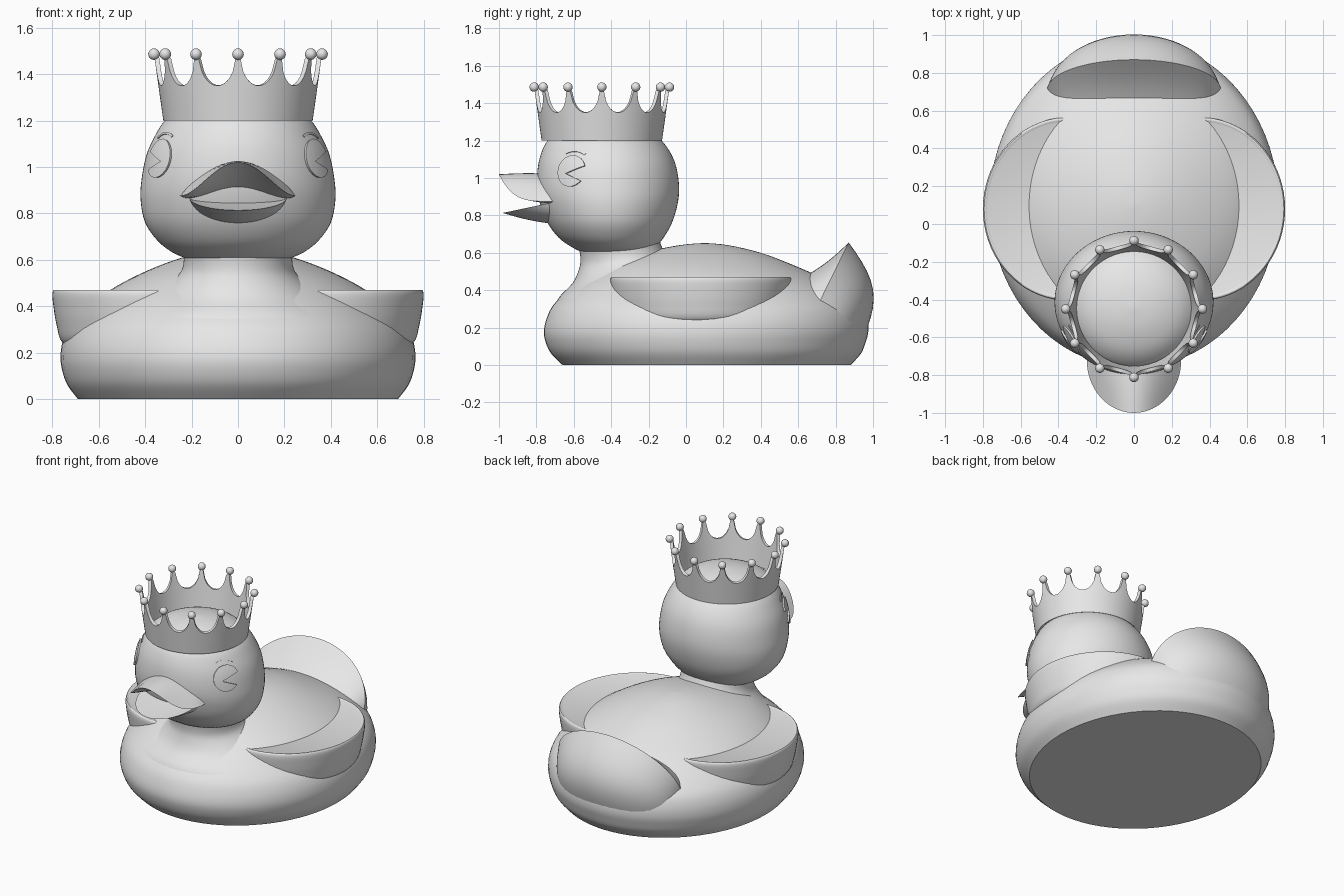
import bpy
import bmesh
from math import sin, cos, pi, radians, sqrt
from mathutils import Vector
from mathutils.bvhtree import BVHTree

cube = bpy.data.objects.get("Cube")
if cube:
    bpy.data.objects.remove(cube)

GREY = (0.8, 0.8, 0.8, 1)
mat = bpy.data.materials.new("light grey")
mat.use_nodes = True
mat.diffuse_color = GREY
mat.node_tree.nodes["Principled BSDF"].inputs["Base Color"].default_value = GREY


def finish(name, bm, angle=35, thickness=0, closed=True):
    """Turn a bmesh into a smooth-shaded object, optionally solidified."""
    if closed:
        bmesh.ops.recalc_face_normals(bm, faces=bm.faces)
    mesh = bpy.data.meshes.new(name)
    bm.to_mesh(mesh)
    bm.free()
    obj = bpy.data.objects.new(name, mesh)
    bpy.context.collection.objects.link(obj)
    mesh.materials.append(mat)
    bpy.ops.object.select_all(action="DESELECT")
    obj.select_set(True)
    bpy.context.view_layer.objects.active = obj
    if thickness:
        mod = obj.modifiers.new("thickness", "SOLIDIFY")
        mod.thickness = thickness
        mod.offset = -1
        bpy.ops.object.modifier_apply(modifier=mod.name)
    bpy.ops.object.shade_smooth_by_angle(angle=radians(angle))
    return obj


def grid(bm, rows, wrap=False):
    """Skin rows of points with quads."""
    vs = [[bm.verts.new(p) for p in row] for row in rows]
    n = len(rows[0])
    for a, b in zip(vs, vs[1:]):
        for i in range(n if wrap else n - 1):
            j = (i + 1) % n
            bm.faces.new((a[i], a[j], b[j], b[i]))
    return vs


def refine(keys, steps=4):
    """Smooth a list of key rings with a Catmull-Rom spline."""
    out = []
    for i in range(len(keys) - 1):
        quad = [Vector(keys[max(0, min(len(keys) - 1, i + d))]) for d in (-1, 0, 1, 2)]
        p, q, r, s = quad
        for k in range(steps):
            t = k / steps
            out.append(q + 0.5 * t * ((r - p) + t * ((2 * p - 5 * q + 4 * r - s)
                                                     + t * (3 * q - p - 3 * r + s))))
    return out + [Vector(keys[-1])]


def loft(name, keys, x=0, n=72):
    """Elliptical rings given as (z, half width, front y, back y)."""
    bm = bmesh.new()
    rows = []
    for z, hx, y0, y1 in refine(keys):
        ring = [2 * pi * i / n for i in range(n)]
        rows.append([(x + hx * cos(a), (y0 + y1) / 2 + (y1 - y0) / 2 * sin(a), z) for a in ring])
    vs = grid(bm, rows, wrap=True)
    bm.faces.new(vs[0])
    bm.faces.new(vs[-1])
    return finish(name, bm)


def shell(name, rim, upper, lower, bulge_up, bulge_low, n=32, m=10):
    """Two curved sheets that meet in a sharp rim; each sheet runs to a buried root."""
    bm = bmesh.new()
    rows = []
    for root, bulge, ks in ((upper, bulge_up, range(m, 0, -1)), (lower, bulge_low, range(m + 1))):
        for k in ks:
            t, row = k / m, []
            for i in range(n + 1):
                a = pi * i / n
                p = Vector(rim(cos(a), sin(a))).lerp(Vector(root(cos(a), sin(a))), t)
                row.append(p + Vector(bulge) * sin(pi * t) * sin(a))
            rows.append(row)
    grid(bm, rows)
    return finish(name, bm)


# Body, neck and head
loft("body", [
    (0, .69, -.66, .88), (.06, .735, -.72, .935), (.12, .757, -.75, .96),
    (.18, .765, -.76, .975), (.25, .755, -.745, .97), (.32, .72, -.71, .94),
    (.40, .64, -.63, .85), (.47, .55, -.53, .72), (.54, .42, -.41, .56),
    (.60, .27, -.23, .40), (.64, .12, -.04, .23), (.652, .01, .09, .11)])
loft("neck", [
    (.28, .62, -.71, .4), (.36, .53, -.68, .3), (.44, .38, -.605, .15),
    (.52, .27, -.57, 0), (.58, .235, -.565, -.1), (.66, .24, -.58, -.14)])
head = loft("head", [
    (.605, .22, -.56, -.19), (.63, .28, -.61, -.16), (.68, .345, -.68, -.12),
    (.76, .40, -.74, -.075), (.86, .42, -.78, -.045), (.95, .415, -.797, -.037),
    (1.05, .395, -.793, -.05), (1.13, .36, -.775, -.08), (1.2, .315, -.74, -.13),
    (1.26, .24, -.67, -.2), (1.3, .13, -.56, -.31), (1.315, .01, -.45, -.43)])

# Wings: flat on top with a rounded underside
WING = ((.2, .7), (.24, .9), (.32, .96), (.4, .99), (.45, 1), (.47, .985), (.466, .95))
for side, x in (("left", .35), ("right", -.35)):
    loft(side + "_wing", [(z, .45 * s, .08 - .485 * s, .08 + .485 * s) for z, s in WING], x)

# Tail: upturned scoop
shell("tail",
      lambda c, s: (.46 * c, .71 + .16 * s, .33 + .325 * s),
      lambda c, s: (.40 * c, .53, .30 + .12 * s),
      lambda c, s: (.44 * c, .69 + .26 * s, .15),
      (0, .02, -.01), (0, .09, 0))

# Open bill
shell("upper_bill",
      lambda c, s: (.25 * c, -.72 - .28 * s, .875 + .145 * s ** 4),
      lambda c, s: (.23 * c, -.64, .88 + .135 * s),
      lambda c, s: (.23 * c, -.64, .87),
      (0, 0, .008), (0, 0, -.02))
shell("lower_bill",
      lambda c, s: (.21 * c, -.72 - .26 * s, .868 - .055 * s),
      lambda c, s: (.20 * c, -.64, .872),
      lambda c, s: (.20 * c, -.64, .86 - .11 * s),
      (0, 0, -.005), (0, 0, -.012))

# Winking eyes and brows: thin patches laid on the head
tree = BVHTree.FromPolygons([v.co for v in head.data.vertices],
                            [p.vertices[:] for p in head.data.polygons])


def patch(name, sign, inner, outer, lift, n=28, m=4):
    """Sheet between two plane curves, dropped onto the side of the head."""
    normal = Vector((.83 * sign, -.55, .12)).normalized()
    back = Vector((.55 * sign, .83, 0)).normalized()
    up = Vector((0, 0, 1))
    centre = Vector((.335 * sign, -.61, 1.037))
    bm = bmesh.new()
    rows = []
    for k in range(m + 1):
        row = []
        for i in range(n + 1):
            u, w = Vector(inner(i / n)).lerp(Vector(outer(i / n)), k / m)
            start = centre + back * u + up * w + normal * .3
            hit = tree.ray_cast(start, -normal)[0]
            row.append(hit + normal * lift)
        rows.append(row)
    grid(bm, rows)
    bmesh.ops.remove_doubles(bm, verts=bm.verts, dist=1e-5)
    bm.normal_update()
    if sum((f.normal.dot(normal) for f in bm.faces)) < 0:
        bmesh.ops.reverse_faces(bm, faces=bm.faces)
    finish(name, bm, thickness=lift * 2, closed=False)


def arc(radius, start, end):
    def point(t):
        a = radians(start + (end - start) * t)
        return (radius * cos(a), radius * sin(a))
    return point


for side, sign in (("left", 1), ("right", -1)):
    patch(side + "_eye", sign, lambda t: (-.03, -.015), arc(.086, 20, 322), .01)
    patch(side + "_brow", sign, arc(.108, 55, 120), arc(.118, 55, 120), .004, n=12, m=1)

# Crown: flared band with scalloped points
POINTS, STEPS, CROWN_Y = 12, 16, -.45


def crown_point(angle, z):
    r = .322 + (z - 1.2) * .14
    return Vector((r * cos(angle), CROWN_Y + r * sin(angle), z))


bm = bmesh.new()
rows = []
for level in range(5):
    row = []
    for i in range(POINTS * STEPS):
        t = min(1, abs(2 * (i % STEPS) / STEPS - 1) / .88)
        top = 1.35 + .125 * (1 - sqrt(1 - t * t))
        row.append(crown_point(2 * pi * i / (POINTS * STEPS), 1.2 + (top - 1.2) * level / 4))
    rows.append(row)
grid(bm, rows, wrap=True)
finish("crown", bm, thickness=.02, closed=False)

# Small beads on the crown points
bm = bmesh.new()
for i in range(POINTS):
    made = bmesh.ops.create_uvsphere(bm, u_segments=16, v_segments=10, radius=.025)
    bmesh.ops.translate(bm, verts=made["verts"], vec=crown_point(2 * pi * i / POINTS, 1.486))
finish("crown_beads", bm)
